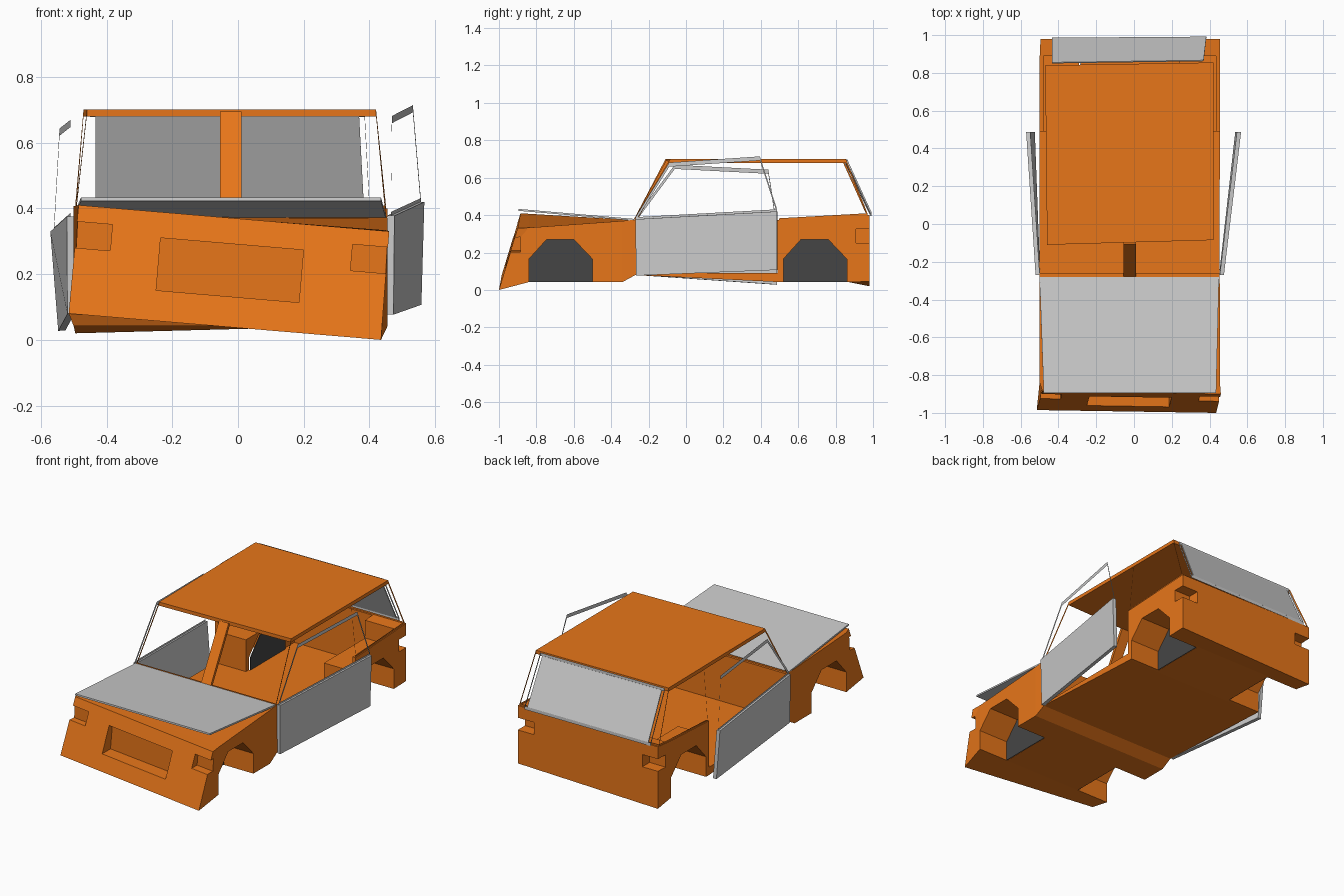
import bpy, bmesh
from mathutils import Matrix, Vector

if "Cube" in bpy.data.objects:
    bpy.data.objects.remove(bpy.data.objects["Cube"])

orange = bpy.data.materials.new("orange_paint")
orange.diffuse_color = (0.8, 0.18, 0.01, 1)
orange.use_nodes = True
orange.node_tree.nodes["Principled BSDF"].inputs["Base Color"].default_value = orange.diffuse_color
dark = bpy.data.materials.new("dark_lining")
dark.diffuse_color = (0.06, 0.06, 0.06, 1)
dark.use_nodes = True
dark.node_tree.nodes["Principled BSDF"].inputs["Base Color"].default_value = dark.diffuse_color


def finish(name, bm, mat=None):
    bmesh.ops.recalc_face_normals(bm, faces=bm.faces)
    me = bpy.data.meshes.new(name)
    bm.to_mesh(me)
    bm.free()
    ob = bpy.data.objects.new(name, me)
    bpy.context.collection.objects.link(ob)
    if mat:
        me.materials.append(mat)
    return ob


def loft(name, rings, mat=None):
    bm = bmesh.new()
    vs = [[bm.verts.new(p) for p in r] for r in rings]
    n = len(rings[0])
    for a, b in zip(vs, vs[1:]):
        for i in range(n):
            j = (i + 1) % n
            bm.faces.new((a[i], a[j], b[j], b[i]))
    bm.faces.new(vs[0])
    bm.faces.new(vs[-1])
    return finish(name, bm, mat)


def box(name, lo, hi, tilt=0):
    bm = bmesh.new()
    lo, hi = Vector(lo), Vector(hi)
    mid = Matrix.Translation((lo + hi) / 2)
    bmesh.ops.create_cube(bm, size=1, matrix=mid @ Matrix.Rotation(tilt, 4, 'Y')
                          @ Matrix.Diagonal((*(hi - lo), 1)))
    return finish(name, bm)


def panel(name, quad, thick, mat=None, border=0):
    """Plate from four corners; with a border it becomes an open frame."""
    bm = bmesh.new()
    f = bm.faces.new([bm.verts.new(p) for p in quad])
    if border:
        bmesh.ops.inset_individual(bm, faces=[f], thickness=border)
        bmesh.ops.delete(bm, geom=[f], context='FACES')
    ob = finish(name, bm, mat)
    m = ob.modifiers.new("thickness", 'SOLIDIFY')
    m.thickness = thick
    m.offset = 0
    return ob


def cut(ob, cutter):
    m = ob.modifiers.new("cut", 'BOOLEAN')
    m.operation = 'DIFFERENCE'
    m.solver = 'EXACT'
    m.object = cutter
    bpy.context.view_layer.objects.active = ob
    bpy.ops.object.modifier_apply(modifier=m.name)
    bpy.data.objects.remove(cutter)


# Lower body: y, x left/right, bottom z left/right, top z left/right
stations = [(-0.84, -0.5, 0.455, 0.042, 0.042, 0.407, 0.333),
            (-0.34, -0.5, 0.455, 0.042, 0.042, 0.377, 0.369),
            (-0.27, -0.5, 0.452, 0.08, 0.08, 0.375, 0.375),
            (0.50, -0.5, 0.455, 0.042, 0.042, 0.375, 0.375),
            (0.87, -0.5, 0.455, 0.042, 0.042, 0.393, 0.393),
            (0.98, -0.495, 0.455, 0.02, 0.045, 0.40, 0.40)]
rings = [[(-0.515, -0.985, 0.08), (0.435, -1.0, 0.0), (0.46, -0.9, 0.33), (-0.485, -0.885, 0.41)]]
rings += [[(xl, y, bl), (xr, y, br), (xr, y, tr), (xl, y, tl)]
          for y, xl, xr, bl, br, tl, tr in stations]
body = loft("lower_body", rings, orange)

# Cabin, cargo space and door openings
cut(body, box("cut", (-0.7, -0.26, 0.09), (0.7, 0.49, 1)))
cut(body, box("cut", (-0.29, 0.48, 0.09), (0.24, 0.96, 1)))
cut(body, box("cut", (-0.48, 0.47, 0.285), (0.435, 0.89, 1)))

# Grille recess and lamp recesses
tilt = 0.085
cut(body, box("cut", (-0.243, -1.2, 0.132), (0.193, -0.88, 0.292), tilt))
cut(body, box("cut", (-0.6, -1.2, 0.28), (-0.385, -0.885, 0.36), tilt))
cut(body, box("cut", (0.345, -1.2, 0.20), (0.6, -0.885, 0.28), tilt))
for x0, x1 in ((-0.6, -0.39), (0.345, 0.6)):
    cut(body, box("cut", (x0, 0.91, 0.25), (x1, 1.2, 0.325)))


# Wheel arches with dark inner linings
def arch(y0, y1, z0, x0, x1, name, mat=None):
    prof = [(y0, z0), (y0, 0.165), (y0 + 0.095, 0.27), (y1 - 0.1, 0.27), (y1, 0.165), (y1, z0)]
    return loft(name, [[(x, y, z) for y, z in prof] for x in (x0, x1)], mat)


for end, y0, y1 in (("front", -0.84, -0.5), ("rear", 0.52, 0.86)):
    for side, inner, outer in (("left", -0.28, -0.7), ("right", 0.25, 0.7)):
        cut(body, arch(y0, y1, -0.1, inner, outer, "cut"))
        s = 0.004 if inner > 0 else -0.004
        arch(y0, y1, 0.043, inner, inner + s, f"{end}_{side}_arch_lining", dark)

# Cabin corners: waist and roof
wfl, wfr = (-0.495, -0.275, 0.375), (0.45, -0.275, 0.375)
wrl, wrr = (-0.495, 0.97, 0.40), (0.45, 0.97, 0.40)
rfl, rfr = (-0.46, -0.11, 0.69), (0.42, -0.085, 0.69)
rrl, rrr = (-0.47, 0.84, 0.69), (0.42, 0.855, 0.69)
panel("roof", (rfl, rfr, rrr, rrl), 0.022, orange)
panel("windscreen_frame", (wfl, wfr, rfr, rfl), 0.018, orange, 0.034)
panel("windscreen_divider", ((-0.055, -0.27, 0.375), (0.01, -0.27, 0.375),
                             (0.01, -0.097, 0.69), (-0.055, -0.097, 0.69)), 0.018, orange)
panel("rear_window_frame", (wrl, wrr, rrr, rrl), 0.018, orange, 0.034)
for side, w, r in (("left", wrl, rrl), ("right", wrr, rrr)):
    panel(side + "_quarter_window_frame",
          ((w[0], 0.498, 0.373), w, r, (r[0], 0.498, 0.69)), 0.02, orange, 0.018)

# Bonnet lid, slightly raised at the front
panel("bonnet", ((-0.478, -0.895, 0.428), (0.435, -0.895, 0.428),
                 (0.45, -0.28, 0.375), (-0.5, -0.28, 0.375)), 0.01)

# Rear hatch: frame with recessed pane
hatch = [Vector(p) for p in ((-0.45, 0.986, 0.405), (0.40, 0.992, 0.405),
                             (0.385, 0.862, 0.688), (-0.45, 0.85, 0.688))]
panel("hatch_frame", hatch, 0.02, None, 0.02)
mid = sum(hatch, Vector()) / 4
panel("hatch_pane", [mid + (p - mid) * 0.96 for p in hatch], 0.006)


# Doors hanging ajar: lower skin plus window frame
def door(side, bh, be, we, wh, tr, tf):
    panel(side + "_door_skin", (bh, be, we, wh), 0.022)
    panel(side + "_door_window_frame", (wh, we, tr, tf), 0.022, None, 0.024)


door("right", (0.462, -0.265, 0.077), (0.547, 0.487, 0.107), (0.556, 0.487, 0.42),
     (0.465, -0.27, 0.378), (0.532, 0.395, 0.703), (0.468, -0.09, 0.67))
door("left", (-0.508, -0.265, 0.08), (-0.536, 0.487, 0.028), (-0.56, 0.487, 0.33),
     (-0.51, -0.27, 0.375), (-0.543, 0.44, 0.632), (-0.51, -0.06, 0.658))
